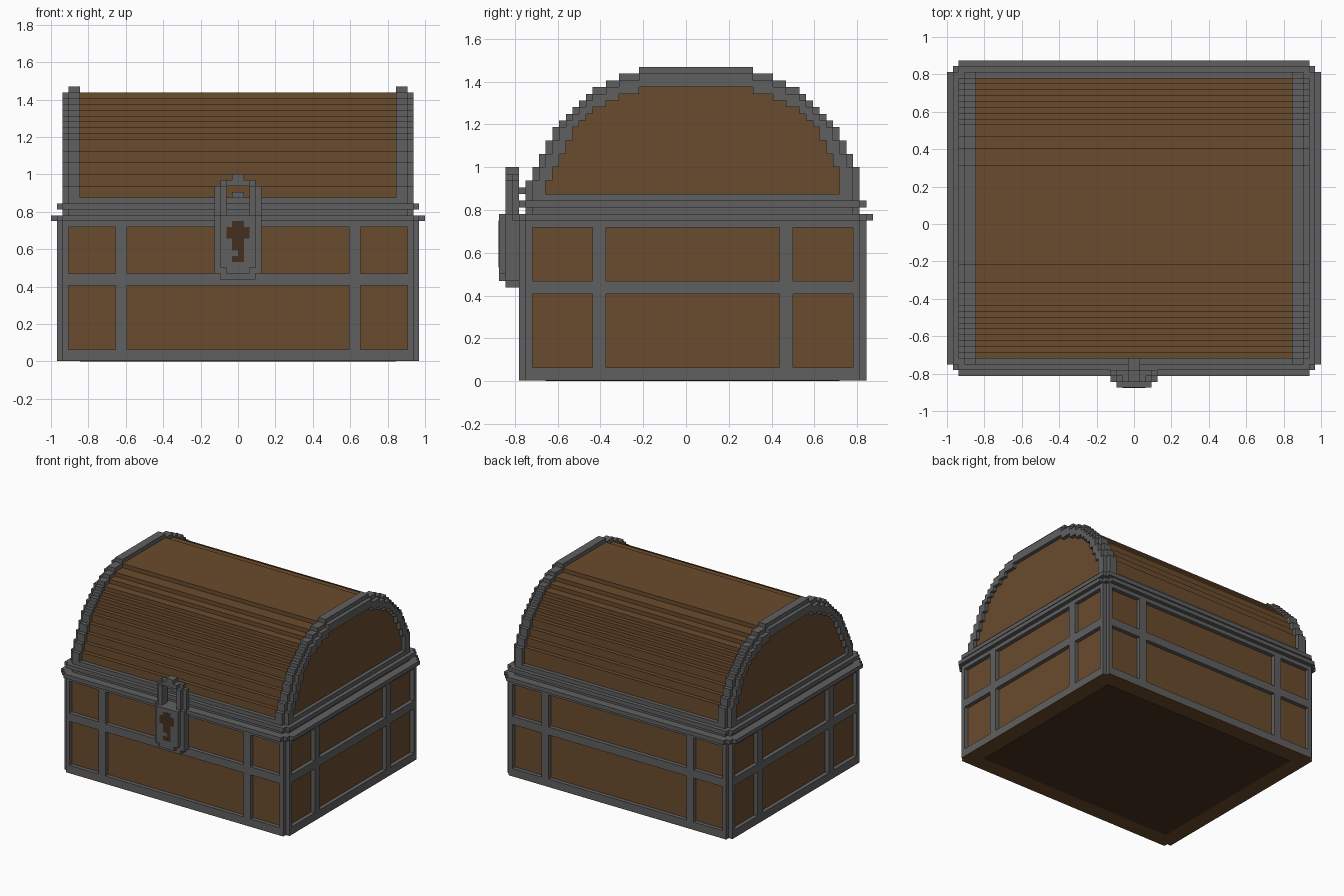
import bpy, bmesh

if bpy.data.objects.get("Cube"):
    bpy.data.objects.remove(bpy.data.objects["Cube"], do_unlink=True)

V = 1 / 32      # block size; all part sizes below are counted in blocks
CY = 1          # depth centre of the chest (the latch sticks out in front)


def material(name, color):
    m = bpy.data.materials.new(name)
    m.use_nodes = True
    m.diffuse_color = (*color, 1)
    bsdf = m.node_tree.nodes["Principled BSDF"]
    bsdf.inputs["Base Color"].default_value = (*color, 1)
    bsdf.inputs["Roughness"].default_value = 0.9
    return m


WOOD = material("brown wood", (0.144, 0.070, 0.026))
IRON = material("grey iron", (0.117, 0.117, 0.117))
DARK = material("dark brown", (0.058, 0.030, 0.013))


def finish(name, bm, mat):
    bmesh.ops.recalc_face_normals(bm, faces=bm.faces)
    bmesh.ops.scale(bm, vec=(V, V, V), verts=bm.verts)
    mesh = bpy.data.meshes.new(name)
    bm.to_mesh(mesh)
    bm.free()
    mesh.materials.append(mat)
    obj = bpy.data.objects.new(name, mesh)
    bpy.context.collection.objects.link(obj)
    return obj


def boxes(name, mat, items):
    """One object from boxes given as (x0, x1, y0, y1, z0, z1)."""
    bm = bmesh.new()
    for x0, x1, y0, y1, z0, z1 in items:
        vs = bmesh.ops.create_cube(bm, size=1)["verts"]
        for v in vs:
            v.co = (x1 if v.co.x > 0 else x0,
                    y1 if v.co.y > 0 else y0,
                    z1 if v.co.z > 0 else z0)
    return finish(name, bm, mat)


def slab(hx, hy, z0, z1):
    return (-hx, hx, CY - hy, CY + hy, z0, z1)


def notched(hx, hy, z0, z1, steps=2):
    """Slab with stepped corners, as overlapping boxes."""
    return [slab(hx - i, hy - steps + 1 + i, z0, z1) for i in range(steps)]


def prism(name, mat, outline, x0, x1):
    """Extrude a (y, z) outline along x."""
    bm = bmesh.new()
    face = bm.faces.new([bm.verts.new((x0, y, z)) for y, z in outline])
    ext = bmesh.ops.extrude_face_region(bm, geom=[face])["geom"]
    for v in ext:
        if isinstance(v, bmesh.types.BMVert):
            v.co.x = x1
    return finish(name, bm, mat)


# Stepped lid arch: a column height for every block of depth
BASE = 28
ARCH = {y: 47 for y in range(-7, 10)}
side = [46] * 3 + [45] * 2 + [44] * 2 + [43, 42, 41, 40, 39, 38, 36, 34, 32]
for i, h in enumerate(side):
    ARCH[-8 - i] = ARCH[10 + i] = h
ARCH[-24] = 30


def shrink(cols):
    """Move a stepped arch one block inward."""
    out = {}
    for y, h in cols.items():
        top = min(h - 1, cols.get(y - 1, 0), cols.get(y + 1, 0))
        if top > BASE:
            out[y] = top
    return out


def steps(cols, base=BASE):
    ys = sorted(cols)
    pts = [(ys[0], base)]
    for y in ys:
        for p in ((y, cols[y]), (y + 1, cols[y])):
            if len(pts) > 1 and pts[-1][1] == p[1] == pts[-2][1]:
                pts.pop()
            if p != pts[-1]:
                pts.append(p)
    return pts + [(ys[-1] + 1, base)]


roof = shrink(ARCH)
inner = shrink(shrink(roof))

# Wooden lower box and its underside
boxes("chest_box", WOOD, [slab(30, 25, 0.15, 24)])
boxes("underside", WOOD, notched(31, 26, 0.05, 0.2))
boxes("underside_panel", DARK, [slab(27, 22, 0, 0.15)])

# Iron bands around the lower box
bands = []
for z0, z1 in ((0.15, 2), (13, 15), (23, 24)):
    bands += notched(31, 26, z0, z1)
boxes("horizontal_bands", IRON, bands)

bars = []
for s in (-1, 1):
    bars.append((s * 20 - 1, s * 20 + 1, CY - 26, CY + 26, 0.15, 24))
    bars.append((-31, 31, CY + s * 14 - 1, CY + s * 14 + 1, 0.15, 24))
boxes("vertical_bands", IRON, bars)

posts = []
for sx in (-1, 1):
    for sy in (-1, 1):
        for ox, oy in ((31, 25), (30, 26)):
            xs = sorted((sx * 29, sx * ox))
            ys = sorted((CY + sy * 24, CY + sy * oy))
            posts.append((*xs, *ys, 0.15, 24))
boxes("corner_posts", IRON, posts)

# Rims where the box and lid meet
boxes("box_rim", IRON, notched(32, 27, 24, 25, 3))
boxes("lid_base", IRON, notched(30, 25, 25, 28))
boxes("lid_rim", IRON, notched(31, 26, 26, 27))

# Curved lid
prism("lid_roof", WOOD, steps(roof), -28, 28)
ring = steps(roof) + steps(inner)[::-1]
for s, label in ((-1, "right"), (1, "left")):
    prism(label + "_lid_arch", IRON, steps(ARCH), s * 27, s * 29)
    prism(label + "_lid_arch_trim", IRON, ring, s * 29, s * 30)
    prism(label + "_lid_panel", WOOD, steps(inner), s * 28, s * 29.1)

# Latch: lock case with a raised face, and a hasp loop above it
boxes("lock_case", IRON, [
    (-3, 3, -27, -25, 14, 25),
    (-4, 4, -27, -25, 15, 25),
    (-2, 2, -28, -27, 15, 25),
    (-3, 3, -28, -27, 16, 25),
])
loop = [(-3, 3, -26, -25, 30, 31), (-2, 2, -27, -26, 30, 31),
        (-1, 1, -27, -25, 31, 32)]
for s in (-1, 1):
    loop.append((*sorted((s * 2, s * 4)), -26, -25, 25, 30))
    loop.append((*sorted((s * 2, s * 3)), -27, -26, 25, 30))
boxes("hasp_loop", IRON, loop)
boxes("hasp_staple", IRON, [(-1, 1, -25, -23, 28, 29)])

# Key-shaped keyhole plate
key = [(-1, 1, 23, 24), (-2, 2, 21, 23), (-1, 1, 20, 21),
       (0, 1, 17, 20), (-1, 0, 17, 18), (-1, 0, 19, 20)]
boxes("keyhole", DARK, [(a, b, -28.06, -27.9, c, d) for a, b, c, d in key])
